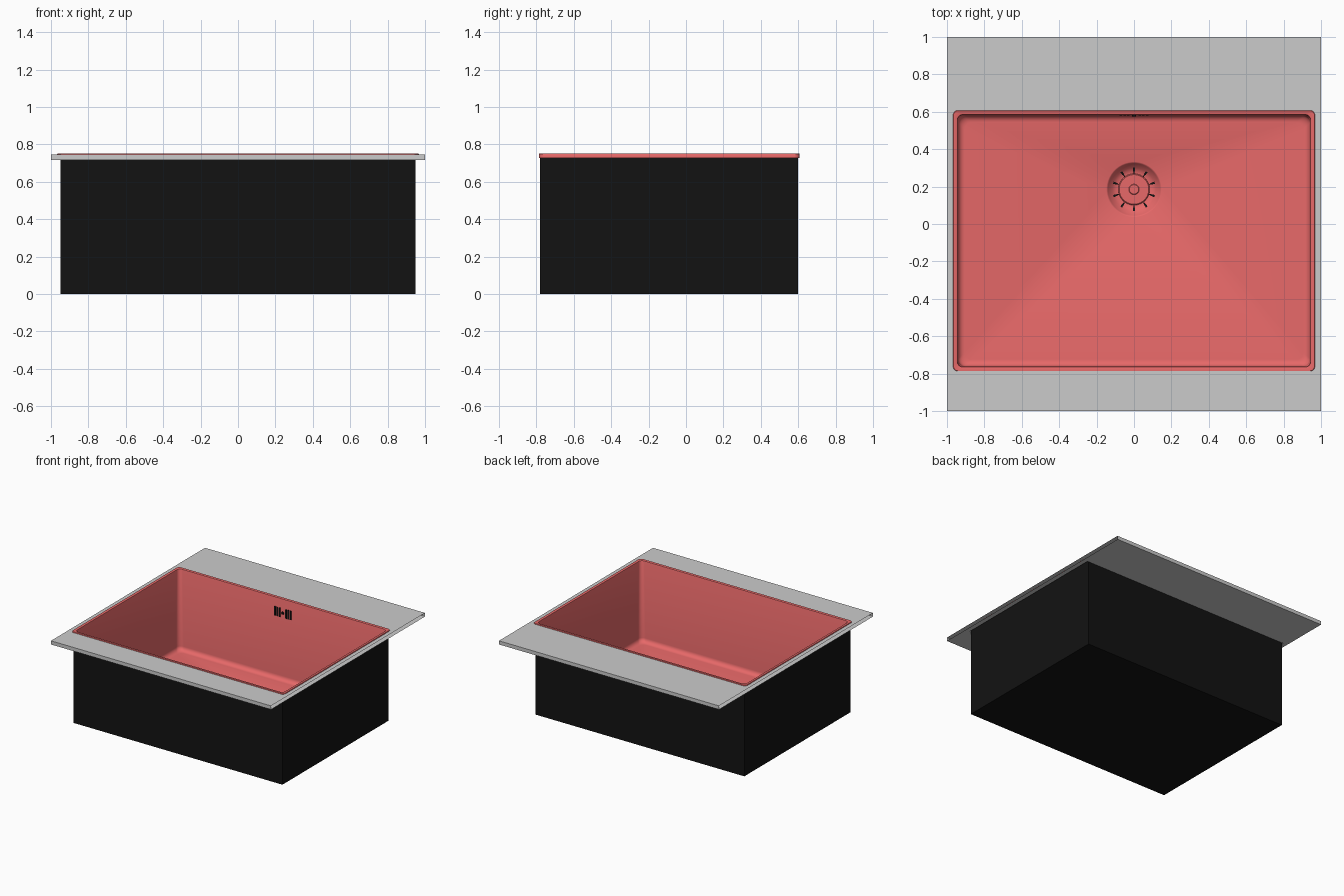
import bpy, bmesh
from math import sin, cos, pi, radians
from mathutils import Matrix, Vector

if "Cube" in bpy.data.objects:
    bpy.data.objects.remove(bpy.data.objects["Cube"])


def material(name, rgb):
    m = bpy.data.materials.new(name)
    m.diffuse_color = (*rgb, 1)
    m.use_nodes = True
    m.node_tree.nodes["Principled BSDF"].inputs["Base Color"].default_value = m.diffuse_color
    return m


RED = material("red_enamel", (0.8, 0.14, 0.14))
BLACK = material("black", (0.006, 0.006, 0.006))

# Basin centre and half sizes
CY, HX, HY = -0.09, 0.967, 0.697
DRAIN = Vector((0, 0.185, 0))
FLOOR = 0.085
N = 12                      # points per rounded corner


def finish(bm, name, mat=None, smooth=False):
    me = bpy.data.meshes.new(name)
    bm.to_mesh(me)
    bm.free()
    ob = bpy.data.objects.new(name, me)
    bpy.context.collection.objects.link(ob)
    if mat:
        me.materials.append(mat)
    if smooth:
        bpy.ops.object.select_all(action='DESELECT')
        bpy.context.view_layer.objects.active = ob
        ob.select_set(True)
        bpy.ops.object.shade_smooth_by_angle(angle=radians(35))
    return ob


def rounded_rect(inset, r, z):
    pts = []
    for k, (sx, sy) in enumerate(((1, 1), (-1, 1), (-1, -1), (1, -1))):
        cx, cy = sx * (HX - inset - r), CY + sy * (HY - inset - r)
        for j in range(N):
            a = (k + j / (N - 1)) * pi / 2
            pts.append((cx + r * cos(a), cy + r * sin(a), z))
    return pts


def circle(r, z, n=4 * N):
    return [(DRAIN.x + r * cos(2 * pi * (i + 0.5) / n),
             DRAIN.y + r * sin(2 * pi * (i + 0.5) / n), z) for i in range(n)]


def loft(bm, loops, cap=True):
    rings = [[bm.verts.new(p) for p in loop] for loop in loops]
    for a, b in zip(rings, rings[1:]):
        for i in range(len(a)):
            j = (i + 1) % len(a)
            bm.faces.new((a[i], a[j], b[j], b[i]))
    if cap:
        bm.faces.new(rings[-1])


# Counter: top and bottom sheets with a cut-out, open at both ends
bm = bmesh.new()
outer = [(-1, -1), (1, -1), (1, 1), (-1, 1)]
inner = [(sx * 0.96, CY + sy * 0.69) for sx, sy in outer]
sheets = []
for z, up in ((0.715, False), (0.745, True)):
    o = [bm.verts.new((*p, z)) for p in outer]
    h = [bm.verts.new((*p, z)) for p in inner]
    sheets.append(o)
    for i in range(4):
        j = (i + 1) % 4
        quad = (o[i], o[j], h[j], h[i])
        bm.faces.new(quad if up else quad[::-1])
lo, hi = sheets
for i, j in ((0, 1), (2, 3)):
    bm.faces.new((lo[i], lo[j], hi[j], hi[i]))
finish(bm, "counter")

# Cabinet box: open at the top
bm = bmesh.new()
bmesh.ops.create_cube(bm, size=1, matrix=Matrix.Translation((0, CY, 0.3635))
                      @ Matrix.Diagonal((1.9, 1.38, 0.727, 1)))
bmesh.ops.delete(bm, geom=[f for f in bm.faces if f.normal.z > 0.5],
                 context='FACES_ONLY')
finish(bm, "outer_box", BLACK)

# Basin: rim, walls, floor and drain bowl in one loft
loops = [rounded_rect(0.018, 0.02, 0.727), rounded_rect(0, 0.025, 0.727),
         rounded_rect(0, 0.025, 0.748), rounded_rect(0.002, 0.025, 0.751),
         rounded_rect(0.018, 0.03, 0.751), rounded_rect(0.022, 0.03, 0.749),
         rounded_rect(0.024, 0.03, 0.744)]
R = 0.036
for s in range(7):
    a = s / 6 * pi / 2
    loops.append(rounded_rect(0.026 + R * (1 - cos(a)), 0.04,
                              FLOOR + R * (1 - sin(a))))
for r, dz in ((0.148, 0), (0.143, -0.002), (0.139, -0.008), (0.115, -0.034),
              (0.10, -0.043), (0.085, -0.046)):
    loops.append(circle(r, FLOOR + dz))
bm = bmesh.new()
loft(bm, loops)
finish(bm, "basin", RED, True)

# Strainer plate and centre knob
Z = FLOOR - 0.046
bm = bmesh.new()
loft(bm, [circle(r, Z + dz) for r, dz in
          ((0.084, 0), (0.083, 0.006), (0.079, 0.009))])
finish(bm, "strainer_plate", RED, True)
bm = bmesh.new()
loft(bm, [circle(r, Z + dz) for r, dz in
          ((0.028, 0.008), (0.028, 0.015), (0.025, 0.018))])
finish(bm, "strainer_knob", RED, True)

# Strainer slots: ten tapered wedges around the bowl
bm = bmesh.new()
for k in range(10):
    rot = Matrix.Translation(DRAIN) @ Matrix.Rotation(2 * pi * k / 10 + pi / 2, 4, 'Z')
    pts = [(0.080, 0, 0.011), (0.100, -0.005, 0.009), (0.116, -0.006, 0.018),
           (0.116, 0.006, 0.018), (0.100, 0.005, 0.009)]
    bm.faces.new([bm.verts.new(rot @ Vector((x, y, Z + z))) for x, y, z in pts])
finish(bm, "strainer_slots", BLACK)

# Overflow: two groups of vertical slots on the back wall
bm = bmesh.new()
for side in (-1, 1):
    for x in (0.030, 0.050, 0.070):
        bmesh.ops.create_cube(bm, size=1, matrix=Matrix.Translation(
            (side * x, 0.582, 0.636)) @ Matrix.Diagonal((0.014, 0.006, 0.075, 1)))
finish(bm, "overflow_slots", BLACK)

# Overflow screw between the slots
bm = bmesh.new()
bmesh.ops.create_cone(bm, cap_ends=True, segments=20, radius1=0.012, radius2=0.010,
                      depth=0.008, matrix=Matrix.Translation((0, 0.578, 0.636))
                      @ Matrix.Rotation(pi / 2, 4, 'X'))
finish(bm, "overflow_screw", BLACK, True)
